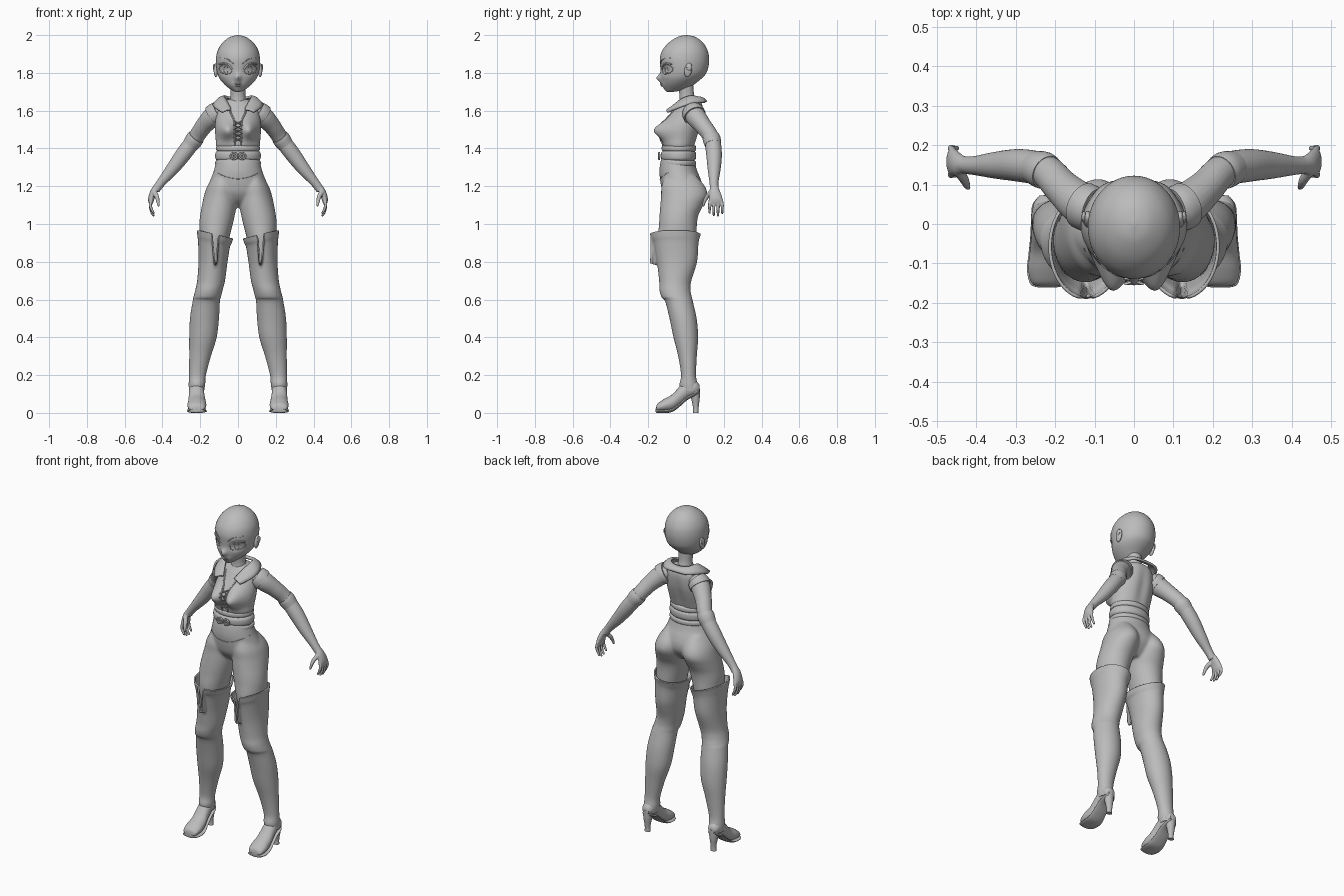
import bpy, bmesh, math
from math import exp, cos, sin, tau
from mathutils import Vector, Matrix
from mathutils.bvhtree import BVHTree

cube = bpy.data.objects.get("Cube")
if cube:
    bpy.data.objects.remove(cube)

grey = bpy.data.materials.new("plain_grey")
grey.use_nodes = True
grey.diffuse_color = (0.5, 0.5, 0.5, 1)
bsdf = next(n for n in grey.node_tree.nodes if n.type == 'BSDF_PRINCIPLED')
bsdf.inputs["Base Color"].default_value = (0.5, 0.5, 0.5, 1)
bsdf.inputs["Roughness"].default_value = 0.6


def smooth_rows(rows, k=5):
    """Catmull-Rom resampling of equal-length tuples."""
    out = []
    for i in range(len(rows) - 1):
        a, b, c, d = (rows[max(0, min(len(rows) - 1, i + j))] for j in (-1, 0, 1, 2))
        for s in range(k):
            t = s / k
            out.append([0.5 * (2 * q + (r - p) * t + (2 * p - 5 * q + 4 * r - w) * t * t
                               + (3 * q - p - 3 * r + w) * t ** 3)
                        for p, q, r, w in zip(a, b, c, d)])
    return out + [list(rows[-1])]


def skin(bm, rings, caps=True, loop=False):
    rings = [[bm.verts.new(p) for p in ring] for ring in rings]
    n = len(rings[0])
    pairs = list(zip(rings, rings[1:])) + ([(rings[-1], rings[0])] if loop else [])
    for r, s in pairs:
        for i in range(n):
            bm.faces.new((r[i], r[(i + 1) % n], s[(i + 1) % n], s[i]))
    if caps and not loop:
        bm.faces.new(rings[0])
        bm.faces.new(rings[-1])
    return bm


def loft(bm, rows, n=40, axis='Z', warp=None, caps=True):
    """Rows hold position, a-min, a-max, b-min, b-max of elliptical sections."""
    rings = []
    for t, a0, a1, b0, b1 in smooth_rows(rows):
        ring = []
        for i in range(n):
            a = (a0 + a1) / 2 + (a1 - a0) / 2 * cos(tau * i / n)
            b = (b0 + b1) / 2 + (b1 - b0) / 2 * sin(tau * i / n)
            p = Vector((a, b, t) if axis == 'Z' else (a, t, b))
            ring.append(warp(p) if warp else p)
        rings.append(ring)
    return skin(bm, rings, caps)


def centred(rows):
    return [(z, -w, w, y0, y1) for z, w, y0, y1 in rows]


def sweep(bm, pts, n=16, k=5, loop=False):
    """Round tube through (x, y, z, radius) points."""
    pts = [list(p) for p in pts] if k == 1 else smooth_rows(pts, k)
    pos = [Vector(p[:3]) for p in pts]
    rings, prev, side, m = [], None, None, len(pts)
    for i, p in enumerate(pos):
        nxt = pos[(i + 1) % m] if loop else pos[min(i + 1, m - 1)]
        last = pos[i - 1] if loop else pos[max(i - 1, 0)]
        tan = (nxt - last).normalized()
        side = tan.orthogonal().normalized() if prev is None else prev.rotation_difference(tan) @ side
        prev, up = tan, tan.cross(side)
        rings.append([p + pts[i][3] * (side * cos(tau * j / n) + up * sin(tau * j / n)) for j in range(n)])
    return skin(bm, rings, loop=loop)


def ball(bm, at, size, tilt=0):
    m = Matrix.Translation(at) @ Matrix.Rotation(tilt, 4, 'X') @ Matrix.Diagonal((*size, 1))
    bmesh.ops.create_uvsphere(bm, u_segments=24, v_segments=14, radius=1, matrix=m)
    return bm


def finish(name, bm, mirror=False, voxel=0, smooth=0, angle=50):
    bmesh.ops.recalc_face_normals(bm, faces=bm.faces)
    me = bpy.data.meshes.new(name)
    bm.to_mesh(me)
    ob = bpy.data.objects.new(name, me)
    bpy.context.collection.objects.link(ob)
    me.materials.append(grey)
    bpy.ops.object.select_all(action='DESELECT')
    ob.select_set(True)
    bpy.context.view_layer.objects.active = ob
    bpy.ops.object.shade_smooth_by_angle(angle=math.radians(angle))
    if mirror:
        ob.modifiers.new("mirror", 'MIRROR').use_clip = True
    if voxel:
        r = ob.modifiers.new("blend", 'REMESH')
        r.mode, r.voxel_size, r.use_smooth_shade = 'VOXEL', voxel, True
        ob.modifiers.new("soften", 'SMOOTH').iterations = smooth
    return ob


def bump(p, x, z, sx, sz):
    return exp(-((abs(p.x) - x) / sx) ** 2 - ((p.z - z) / sz) ** 2)


def on_front(tree, pts, r):
    """Drop (x, z) points onto the front of a surface."""
    hits = [tree.ray_cast(Vector((x, -1, z)), Vector((0, 1, 0)))[0] for x, z in pts]
    return [(*h, r) for h in hits if h]


# Head with nose, eye sockets and chin
def face(p):
    if p.y < 0:
        p.y += -0.026 * bump(p, 0, 1.772, 0.014, 0.02) + 0.012 * bump(p, 0.06, 1.815, 0.03, 0.022)
        p.y -= 0.008 * bump(p, 0, 1.737, 0.025, 0.014)
    return p


head = loft(bmesh.new(), centred([
    (2.0, .003, -.004, .006), (1.99, .042, -.045, .05), (1.96, .082, -.092, .09), (1.92, .107, -.125, .114),
    (1.88, .116, -.138, .122), (1.84, .116, -.137, .12), (1.80, .11, -.134, .108), (1.77, .098, -.13, .082),
    (1.74, .073, -.124, .045), (1.715, .043, -.115, .01), (1.702, .02, -.105, -.05), (1.699, .004, -.095, -.08)]),
    n=72, warp=face)
head_tree = BVHTree.FromBMesh(head)
finish("head", head, angle=70)
finish("ears", ball(ball(bmesh.new(), (.117, .012, 1.815), (.012, .02, .038), -.2),
                    (.127, .018, 1.83), (.006, .014, .018), -.2), mirror=True)


# Eyes, brows and mouth
def oval(cx, cz, a, b, tilt):
    return [(cx + a * cos(t) * cos(tilt) - b * sin(t) * sin(tilt), cz + a * cos(t) * sin(tilt) + b * sin(t) * cos(tilt))
            for t in (tau * i / 28 for i in range(28))]


eyes = bmesh.new()
sweep(eyes, on_front(head_tree, oval(.066, 1.818, .034, .023, .25), .0025), n=6, k=1, loop=True)
sweep(eyes, on_front(head_tree, oval(.064, 1.818, .011, .02, 0), .0018), n=6, k=1, loop=True)
sweep(eyes, on_front(head_tree, [(.032, 1.82), (.05, 1.842), (.075, 1.85), (.1, 1.845)], .0045), n=8)
finish("eyes", eyes, mirror=True)
finish("brows", sweep(bmesh.new(), on_front(head_tree, [(.025, 1.848), (.055, 1.872), (.095, 1.878)], .0028), n=8),
       mirror=True)
lips = bmesh.new()
for z, w in ((1.741, .017), (1.733, .012)):
    sweep(lips, on_front(head_tree, [(-w, z + .001), (0, z), (w, z + .001)], .0045), n=8)
finish("lips", lips)

# Neck and torso with bust
finish("neck", sweep(bmesh.new(), [(0, .012, 1.6, .055), (0, .008, 1.64, .046), (0, .004, 1.68, .039),
                                   (0, 0, 1.73, .04)], n=28))


def chest(p):
    if p.y < 0:
        p.y -= 0.062 * bump(p, 0.058, 1.497, 0.042, 0.048)
    else:
        p.y -= 0.01 * bump(p, 0, 1.5, 0.03, 0.12)
    return p


torso = loft(bmesh.new(), centred([
    (1.662, .04, -.025, .055), (1.645, .08, -.04, .082), (1.61, .105, -.065, .092), (1.55, .119, -.102, .088),
    (1.5, .122, -.118, .076), (1.45, .118, -.12, .06), (1.42, .117, -.122, .05), (1.405, .112, -.117, .045)]),
    n=72, warp=chest)
torso_tree = BVHTree.FromBMesh(torso)
finish("vest", torso)
finish("vest_edges", sweep(bmesh.new(), on_front(torso_tree, [
    (.05, 1.625), (.035, 1.58), (.02, 1.545), (.018, 1.5), (.018, 1.415)], .0045), n=8), mirror=True)
laces = bmesh.new()
zigzag = on_front(torso_tree, [(.022 * (-1) ** i, 1.545 - .022 * i) for i in range(6)], .0035)
sweep(laces, [(x, y - .006, z, r) for x, y, z, r in zigzag], n=8, k=1)
finish("laces", laces, mirror=True)
finish("armhole_trim", sweep(bmesh.new(), [(.1, .035, 1.595, .056), (.115, .04, 1.585, .06),
                                           (.13, .047, 1.572, .06)], n=28), mirror=True)

# Folded collar
inner = [(0, .07, 1.665), (.05, .062, 1.67), (.074, .02, 1.676), (.062, -.03, 1.655), (.034, -.088, 1.602)]
outer = [(0, .108, 1.648), (.075, .098, 1.645), (.124, .03, 1.638), (.126, -.035, 1.618), (.082, -.105, 1.59)]
collar = bmesh.new()
lines = [smooth_rows(inner, 4), smooth_rows(outer, 4)]
lines.insert(1, [[(a + b) / 2 + (.012 if i == 2 else 0) for i, (a, b) in enumerate(zip(p, q))]
                 for p, q in zip(*lines)])
grid = [[collar.verts.new(p) for p in line] for line in lines]
for r, s in zip(grid, grid[1:]):
    for i in range(len(r) - 1):
        collar.faces.new((r[i], s[i], s[i + 1], r[i + 1]))
collar_ob = finish("collar", collar, mirror=True)
collar_ob.modifiers.new("round", 'SUBSURF').levels = 1
thick = collar_ob.modifiers.new("thickness", 'SOLIDIFY')
thick.thickness, thick.offset = 0.012, 0

# Stacked waist bands and buckles
bands = bmesh.new()
for z0, z1, w in ((1.383, 1.418, .112), (1.335, 1.387, .117), (1.305, 1.338, .117)):
    h, y0, y1 = (z1 - z0) / 4, -.012 - w, .05
    loft(bands, centred([(z0, w - .006, y0 + .006, y1 - .006), (z0 + h, w + .003, y0 - .004, y1 + .003),
                         (z1 - h, w + .003, y0 - .004, y1 + .003), (z1, w - .006, y0 + .006, y1 - .006)]), n=56)
finish("waist_bands", bands)
buckle = bmesh.new()
for cx, a in ((.022, .017), (.022, .008)):
    sweep(buckle, [(x, -.142, z, .005) for x, z in oval(cx, 1.36, a, a, 0)], n=8, k=1, loop=True)
finish("buckle_rings", buckle, mirror=True)

# Hips and thighs blended into one skin
hips = loft(bmesh.new(), centred([
    (1.38, .105, -.118, .038), (1.33, .116, -.135, .046), (1.28, .129, -.141, .06), (1.24, .144, -.138, .077),
    (1.2, .16, -.132, .088), (1.16, .165, -.12, .085), (1.12, .12, -.09, .06), (1.09, .04, -.045, .03)]))
thigh_rows = [(1.26, .04, .125, -.11, .05), (1.2, .01, .163, -.13, .1), (1.15, .005, .18, -.132, .114),
              (1.1, .007, .191, -.136, .092), (1.05, .016, .2, -.14, .067), (1.0, .027, .205, -.143, .058),
              (.93, .045, .203, -.148, .056), (.85, .06, .197, -.138, .048), (.78, .07, .19, -.12, .035)]
loft(hips, thigh_rows)
loft(hips, [(z, -b, -a, c, d) for z, a, b, c, d in thigh_rows])
hips_tree = BVHTree.FromBMesh(hips)
finish("hips_and_thighs", hips, voxel=0.007, smooth=8)
finish("waist_seam", sweep(bmesh.new(), on_front(hips_tree, [
    (0, 1.238), (.05, 1.245), (.1, 1.265), (.126, 1.28)], .002), n=6), mirror=True)

# Arms with palms, fingers and thumbs
arm = sweep(bmesh.new(), [
    (.085, .03, 1.605, .044), (.13, .048, 1.572, .054), (.18, .09, 1.52, .046), (.225, .135, 1.455, .042),
    (.285, .148, 1.375, .042), (.345, .149, 1.295, .035), (.405, .148, 1.222, .024), (.436, .15, 1.18, .022)], n=24)
loft(arm, [(1.21, .41, .44, .134, .166), (1.18, .425, .462, .125, .178), (1.14, .44, .475, .122, .192),
           (1.115, .448, .474, .122, .194), (1.1, .456, .468, .13, .186)], n=24)
for i, tip in enumerate((1.055, 1.042, 1.04, 1.052)):
    y, fan = .129 + .0195 * i, (i - 1.5) * .003
    sweep(arm, [(.459, y, 1.13, .0085), (.464, y + fan, 1.1, .0085), (.458, y + fan, tip + .025, .0075),
                (.447, y + fan, tip + .004, .006), (.445, y + fan, tip, .002)], n=10)
sweep(arm, [(.445, .135, 1.17, .014), (.43, .112, 1.145, .012), (.424, .098, 1.12, .009),
            (.42, .092, 1.097, .006), (.42, .091, 1.092, .002)], n=10)
finish("arms_and_hands", arm, mirror=True, voxel=0.0035, smooth=2)
finish("glove_cuffs", sweep(bmesh.new(), [(.22, .13, 1.462, .045), (.232, .137, 1.446, .0475),
                                          (.252, .143, 1.419, .043)], n=24), mirror=True)


# Tall boots with flared, notched tops
def cuff(p):
    lift = max(0, p.z - .78)
    p.z -= lift * .22 * max(0, (.2 - p.x) / .17)
    if p.y < -.06:
        p.z -= lift * .82 * exp(-((p.x - .12) / .012) ** 4)
    return p


boot = loft(bmesh.new(), [
    (.965, .03, .213, -.188, .074), (.935, .036, .211, -.18, .066), (.9, .047, .207, -.168, .061),
    (.8, .06, .205, -.15, .054), (.7, .073, .212, -.138, .024), (.65, .086, .222, -.136, .02),
    (.615, .094, .231, -.126, .026), (.59, .1, .236, -.106, .032), (.5, .105, .25, -.083, .052),
    (.4, .117, .254, -.062, .06), (.3, .148, .254, -.037, .053), (.2, .174, .255, -.022, .049),
    (.15, .178, .257, -.03, .058), (.11, .185, .255, -.02, .062)], n=72, warp=cuff, caps=False)
boot_ob = finish("boot_shafts", boot, mirror=True, angle=80)
wall = boot_ob.modifiers.new("leather", 'SOLIDIFY')
wall.thickness, wall.offset = 0.008, 0
finish("knee_folds", ball(bmesh.new(), (.16, -.09, .636), (.058, .045, .034), .3), mirror=True)

# Feet, soles and heels
foot_rows = [(-.158, .2, .238, .012, .03), (-.15, .178, .259, .007, .05), (-.115, .168, .268, .006, .074),
             (-.07, .171, .264, .012, .1), (-.03, .178, .26, .04, .145), (.01, .181, .258, .075, .175),
             (.05, .186, .255, .095, .17), (.072, .2, .24, .108, .148)]
finish("feet", loft(bmesh.new(), foot_rows, axis='Y'), mirror=True)
finish("soles", loft(bmesh.new(), [(y - .003, a - .003, b + .003, c - .007, c + .013)
                                   for y, a, b, c, d in foot_rows], axis='Y'), mirror=True)
finish("heels", loft(bmesh.new(), [(0, .203, .238, .038, .066), (.03, .204, .237, .037, .067),
                                   (.08, .196, .246, .026, .073), (.13, .188, .253, .01, .074)], n=24), mirror=True)
